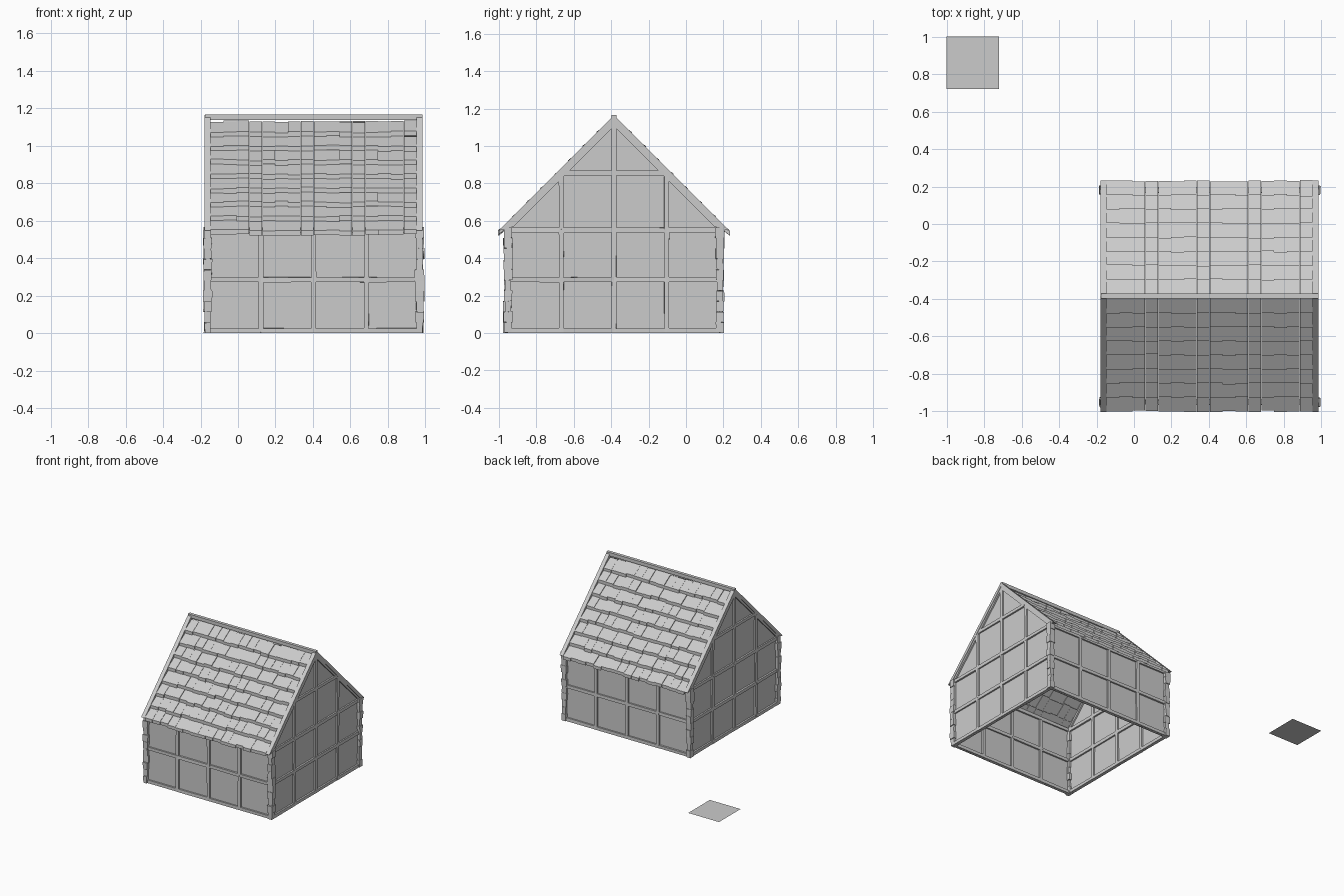
import bpy, bmesh, math, random
from mathutils import Vector

if "Cube" in bpy.data.objects:
    bpy.data.objects.remove(bpy.data.objects["Cube"])

random.seed(7)
CX, CY = 0.404, -0.385      # house centre
H = 0.566                   # half width of the square plan
TOP = 0.555                 # wall height
CELL = 0.2815               # timber grid spacing
BEAM = 0.026                # timber thickness


def jit(a):
    return random.uniform(-a, a)


def finish(name, bm):
    bmesh.ops.recalc_face_normals(bm, faces=bm.faces)
    me = bpy.data.meshes.new(name)
    bm.to_mesh(me)
    bm.free()
    ob = bpy.data.objects.new(name, me)
    bpy.context.collection.objects.link(ob)
    return ob


def box(bm, lo, hi, wobble=0.0):
    verts = bmesh.ops.create_cube(bm, size=1)["verts"]
    lo, hi = Vector(lo), Vector(hi)
    for v in verts:
        for i in range(3):
            v.co[i] = (lo[i] if v.co[i] < 0 else hi[i]) + jit(wobble)
        v.co.z = max(v.co.z, 0)


def prism(bm, profile, x0, x1):
    """Extrude a (y, z) profile from x0 to x1."""
    a = [bm.verts.new((x0, y, z)) for y, z in profile]
    b = [bm.verts.new((x1, y, z)) for y, z in profile]
    bm.faces.new(a)
    bm.faces.new(b[::-1])
    n = len(a)
    for i in range(n):
        bm.faces.new((a[i], b[i], b[(i + 1) % n], a[(i + 1) % n]))


# Thin wall panels, gabled on the two x sides
bm = bmesh.new()
for s in (-1, 1):
    x, y = CX + s * H, CY + s * H
    bm.faces.new([bm.verts.new(p) for p in (
        (x, CY - H, 0), (x, CY + H, 0), (x, CY + H, TOP),
        (x, CY, TOP + H), (x, CY - H, TOP))])
    bm.faces.new([bm.verts.new(p) for p in (
        (CX - H, y, 0), (CX + H, y, 0), (CX + H, y, TOP), (CX - H, y, TOP))])
finish("wall_panels", bm)

# Timber grid on all four walls, one short beam per cell
bm = bmesh.new()


def wall_beam(axis, side, u0, u1, z0, z1):
    off, t = side * H, BEAM / 2
    if axis == "x":     # wall facing x, u runs along y
        box(bm, (CX + off - t, CY + u0, z0), (CX + off + t, CY + u1, z1), 0.0015)
    else:
        box(bm, (CX + u0, CY + off - t, z0), (CX + u1, CY + off + t, z1), 0.0015)


h = BEAM / 2
for axis in "xy":
    for side in (-1, 1):
        for z in (h, 0.285, 0.55):
            for i in range(-2, 2):
                wall_beam(axis, side, i * CELL, (i + 1) * CELL, z - h, z + h)
        for i in (-1, 0, 1):
            for z0, z1 in ((0, 0.285), (0.285, 0.55)):
                wall_beam(axis, side, i * CELL - h, i * CELL + h, z0, z1)
for side in (-1, 1):
    for i, z in ((-1, 0.845), (0, 1.12), (1, 0.845)):
        wall_beam("x", side, i * CELL - h, i * CELL + h, 0.55, z)
    wall_beam("x", side, -0.27, 0.27, 0.843, 0.867)
finish("wall_timbers", bm)

# Stacked corner stones
bm = bmesh.new()
for sx in (-1, 1):
    for sy in (-1, 1):
        n = 10
        for k in range(n):
            x, y = CX + sx * H, CY + sy * H
            rx, ry = 0.021 + jit(0.005), 0.021 + jit(0.005)
            box(bm, (x - rx, y - ry, k * 0.565 / n),
                (x + rx, y + ry, (k + 1) * 0.565 / n), 0.002)
finish("corner_stones", bm)

# Gable rafters: outer bargeboard plus slimmer inner rafter
bm = bmesh.new()
for s in (-1, 1):
    x = CX + s * H
    for m in (-1, 1):
        for outer, inner, low, w in ((1.165, 1.128, 0.547, 0.016),
                                     (1.129, 1.105, 0.56, 0.012)):
            prism(bm, [(CY, outer), (CY + m * (outer - low), low),
                       (CY + m * (inner - low - 0.008), low + 0.008), (CY, inner)],
                  x - w, x + w)
finish("gable_rafters", bm)

# Ridge beam
bm = bmesh.new()
box(bm, (CX - 0.58, CY - 0.013, 1.138), (CX + 0.58, CY + 0.013, 1.166))
finish("ridge_beam", bm)

# Overlapping shingles: s runs down the slope, n is outward
bm = bmesh.new()
R = math.sqrt(0.5)
SLAB = [(-0.012, -0.004), (0.088, 0.018), (0.106, 0.0), (-0.012, -0.013)]
APEX = 1.165 - 0.018 / R
COLS, ROWS = 16, 8
W = 2 * (H - 0.016) / COLS
for m in (-1, 1):
    for r in range(ROWS):
        for c in range(COLS):
            ds, dn = jit(0.006), jit(0.003)
            x0 = CX - H + 0.016 + c * W
            prof = []
            for s, n in SLAB:
                s += 0.022 + r * 0.106 + ds
                n += dn
                prof.append((CY + m * (s + n) * R, APEX + (n - s) * R))
            prism(bm, prof, x0 + 0.0005, x0 + W - 0.0005)
finish("roof_shingles", bm)

# Separate flat square on the ground
bm = bmesh.new()
bm.faces.new([bm.verts.new(p) for p in (
    (-1, 0.72, 0), (-0.72, 0.72, 0), (-0.72, 1, 0), (-1, 1, 0))])
finish("ground_tile", bm)
